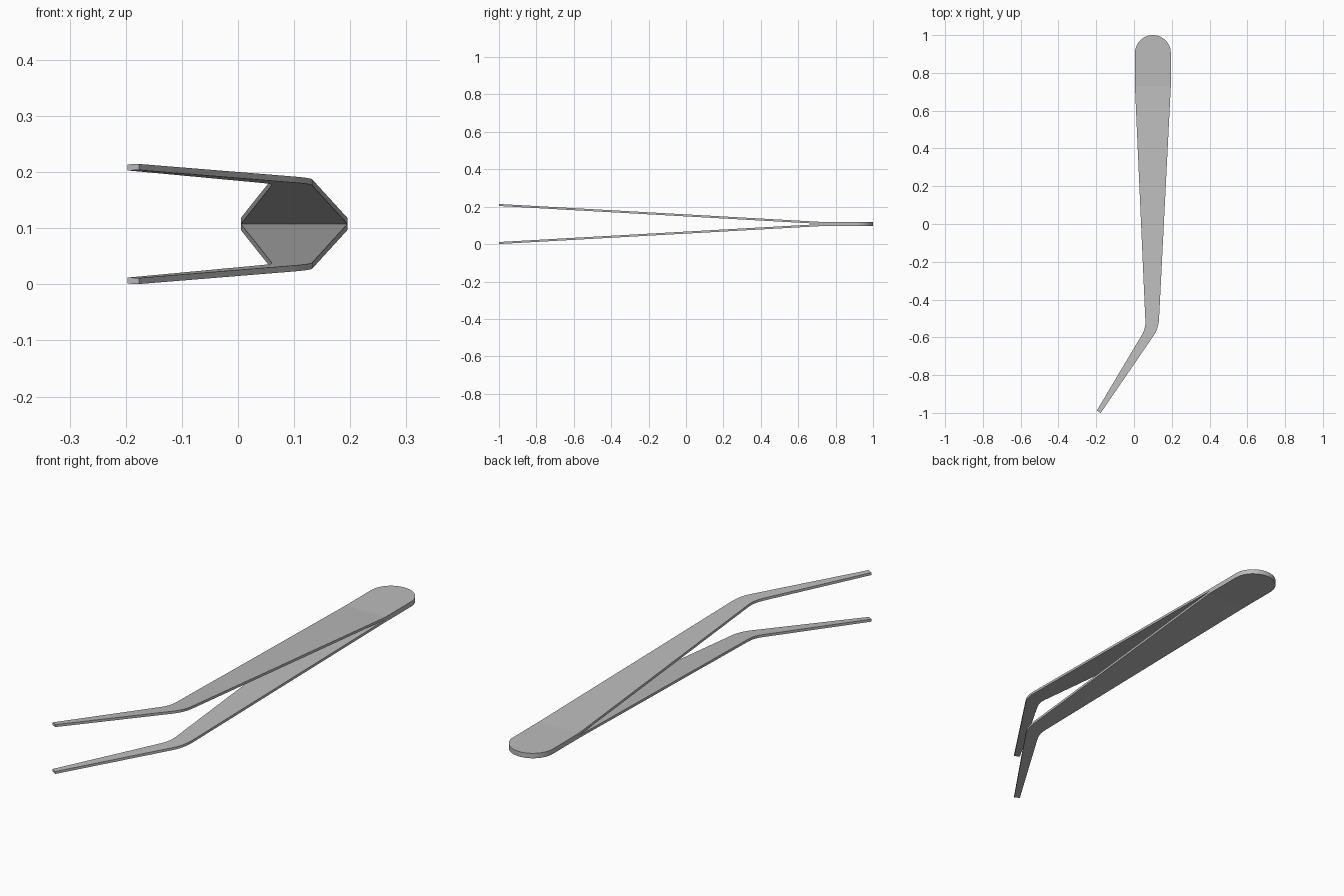
import bpy, bmesh, math
from mathutils import Vector

cube = bpy.data.objects.get("Cube")
if cube:
    bpy.data.objects.remove(cube)

MID = 0.1075      # height of the plane where the two arms meet
THICK = 0.0108    # arm thickness
BEND = 0.73       # where the arms start to spread
SLOPE = 0.0556    # spread per unit of length

steel = bpy.data.materials.new("grey steel")
steel.use_nodes = True
steel.diffuse_color = (0.5, 0.5, 0.5, 1)
steel.node_tree.nodes["Principled BSDF"].inputs["Base Color"].default_value = (0.5, 0.5, 0.5, 1)


def rounded_corner(before, corner, after, size, steps=6):
    """Points of a curve that rounds off a corner."""
    c = Vector(corner)
    a = c + (Vector(before) - c).normalized() * size
    b = c + (Vector(after) - c).normalized() * size
    ts = [i / steps for i in range(steps + 1)]
    return [a * (1 - t) ** 2 + c * 2 * t * (1 - t) + b * t * t for t in ts]


def outline():
    """Plan of one arm: round grip, long taper, angled tip."""
    radius, cx, cy = 0.095, 0.1, 0.905
    shoulder_r, shoulder_l = (cx + radius, BEND), (cx - radius, BEND)
    tip_r, tip_l = (-0.176, -1.0), (-0.197, -0.988)
    pts = [Vector(shoulder_r)]
    for i in range(25):
        a = math.pi * i / 24
        pts.append(Vector((cx + radius * math.cos(a), cy + radius * math.sin(a))))
    pts.append(Vector(shoulder_l))
    pts += rounded_corner(shoulder_l, (0.062, -0.553), tip_l, 0.04)
    pts += [Vector(tip_l), Vector(tip_r)]
    pts += rounded_corner(tip_r, (0.13, -0.553), shoulder_r, 0.05)
    return pts


def make_arm(name, side):
    bm = bmesh.new()
    face = bm.faces.new([bm.verts.new((p.x, p.y, 0)) for p in outline()])
    # crease across the grip, so that each part of the arm stays flat
    bmesh.ops.bisect_plane(bm, geom=[face, *face.edges, *face.verts],
                           plane_co=(0, BEND, 0), plane_no=(0, 1, 0), dist=1e-4)
    bmesh.ops.solidify(bm, geom=bm.faces[:], thickness=THICK)
    low = min(v.co.z for v in bm.verts)
    for v in bm.verts:
        rise = v.co.z - low + max(0, BEND - v.co.y) * SLOPE
        v.co.z = MID + side * rise
    bmesh.ops.recalc_face_normals(bm, faces=bm.faces[:])
    mesh = bpy.data.meshes.new(name)
    bm.to_mesh(mesh)
    bm.free()
    mesh.materials.append(steel)
    arm = bpy.data.objects.new(name, mesh)
    bpy.context.collection.objects.link(arm)


make_arm("upper_arm", 1)
make_arm("lower_arm", -1)
